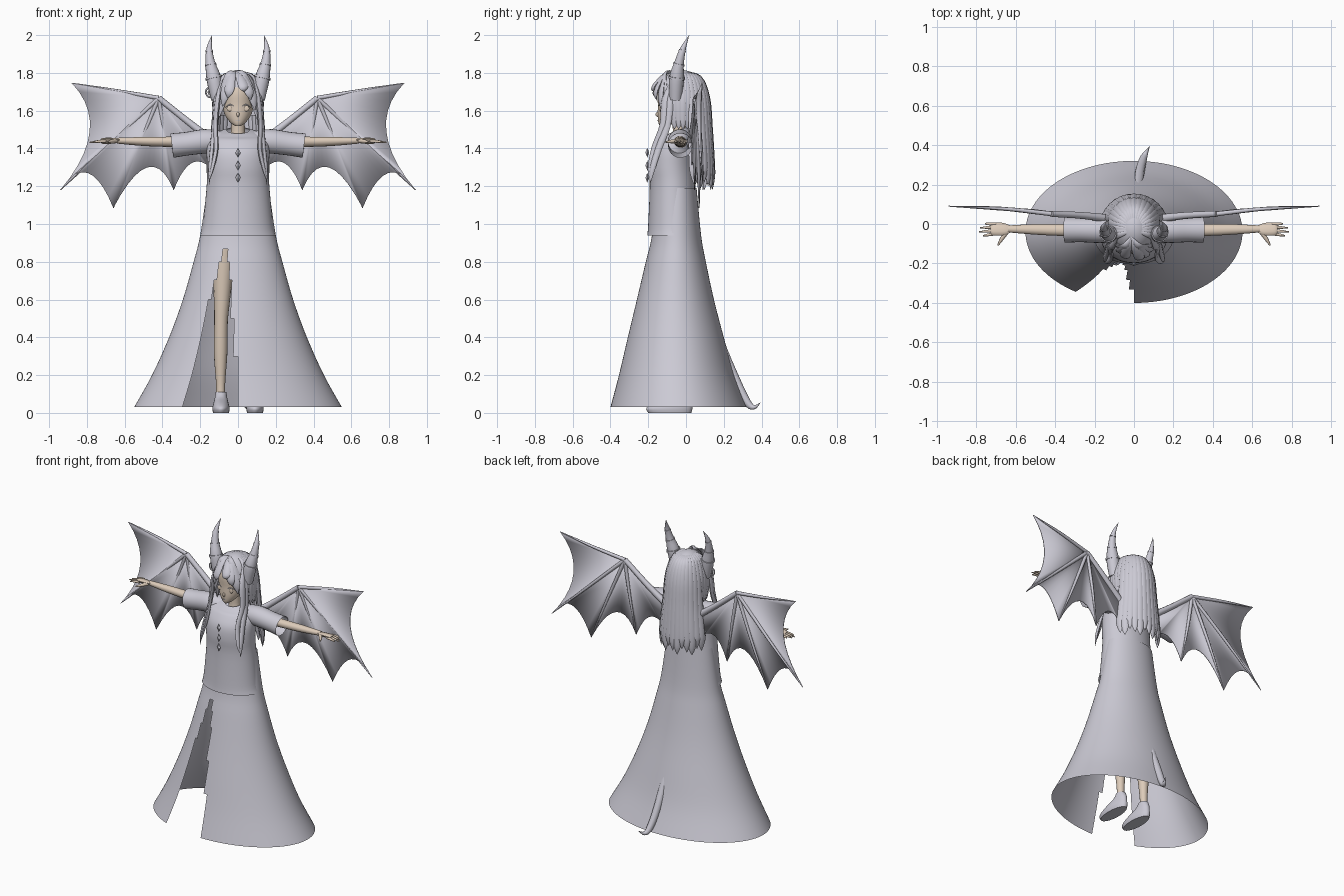
import bpy, bmesh, math
from mathutils import Vector

if "Cube" in bpy.data.objects:
    bpy.data.objects.remove(bpy.data.objects["Cube"])


def material(name, r, g, b):
    m = bpy.data.materials.new(name)
    m.use_nodes = True
    m.diffuse_color = (r, g, b, 1)
    m.node_tree.nodes["Principled BSDF"].inputs["Base Color"].default_value = (r, g, b, 1)
    return m


LILAC = material("pale lilac grey", 0.60, 0.59, 0.66)
SKIN = material("warm skin", 0.72, 0.60, 0.49)
SIDES = (("left", 1), ("right", -1))


def spline(pts, sub):
    """Catmull-Rom samples through tuples of any length."""
    out = []
    for i in range(len(pts) - 1):
        p = [pts[max(i - 1, 0)], pts[i], pts[i + 1], pts[min(i + 2, len(pts) - 1)]]
        for k in range(sub):
            t = k / sub
            out.append(tuple(b + 0.5 * t * (c - a + t * (2*a - 5*b + 4*c - d + t * (3*(b - c) + d - a)))
                             for a, b, c, d in zip(*p)))
    return out + [tuple(pts[-1])]


def finish(name, bm, mat, angle=50):
    bmesh.ops.recalc_face_normals(bm, faces=bm.faces)
    me = bpy.data.meshes.new(name)
    bm.to_mesh(me)
    bm.free()
    me.materials.append(mat)
    ob = bpy.data.objects.new(name, me)
    bpy.context.collection.objects.link(ob)
    bpy.ops.object.select_all(action='DESELECT')
    ob.select_set(True)
    bpy.context.view_layer.objects.active = ob
    bpy.ops.object.shade_smooth_by_angle(angle=math.radians(angle))
    return ob


def skin_rings(bm, rings, caps):
    loops = [[bm.verts.new(v) for v in ring] for ring in rings]
    n = len(loops[0])
    for a, b in zip(loops, loops[1:]):
        for i in range(n):
            bm.faces.new((a[i], a[(i + 1) % n], b[(i + 1) % n], b[i]))
    if caps:
        bm.faces.new(loops[0])
        bm.faces.new(loops[-1])


def stack(name, rows, mat, n=48, sub=4, cx=0, caps=True, cut=None, warp=None):
    """Horizontal oval rings given as (z, half width, front y, back y)."""
    bm = bmesh.new()
    rings = []
    for z, rx, yf, yb in spline(rows, sub):
        ring = []
        for i in range(n):
            a = math.tau * i / n
            v = Vector((cx + rx * math.cos(a), (yf + yb) / 2 + (yb - yf) / 2 * math.sin(a), z))
            ring.append(warp(v) if warp else v)
        rings.append(ring)
    skin_rings(bm, rings, caps)
    if cut:
        bmesh.ops.delete(bm, geom=[f for f in bm.faces if cut(f.calc_center_median())], context='FACES')
    return finish(name, bm, mat)


def tube(name, pts, mat, n=12, sub=4, squash=1, ref=(0, 0.3, 1), caps=True):
    """Round or flattened tube through (x, y, z, radius) points."""
    bm = bmesh.new()
    path = spline(pts, sub)
    ref = Vector(ref)
    rings = []
    for i, p in enumerate(path):
        t = (Vector(path[min(i + 1, len(path) - 1)][:3]) - Vector(path[max(i - 1, 0)][:3])).normalized()
        side = t.cross(ref).normalized()
        up = side.cross(t)
        r = max(p[3], 0.0005)
        rings.append([Vector(p[:3]) + side * r * math.cos(math.tau * k / n)
                      + up * r * squash * math.sin(math.tau * k / n) for k in range(n)])
    skin_rings(bm, rings, caps)
    return finish(name, bm, mat)


def ball(name, loc, scale, mat, cut=None, u=32, v=24):
    bm = bmesh.new()
    bmesh.ops.create_uvsphere(bm, u_segments=u, v_segments=v, radius=1)
    for p in bm.verts:
        p.co = Vector(a + b * c for a, b, c in zip(loc, p.co, scale))
    if cut:
        bmesh.ops.delete(bm, geom=[f for f in bm.faces if cut(f.calc_center_median())], context='FACES')
    return finish(name, bm, mat, 50 if u > 4 else 10)


# Long flared skirt with a stepped front slit
def slit(c):
    t = (c.z - 0.03) / 0.83
    return c.y < -0.08 and t < 1 and -0.30 + 0.22 * t < c.x < 0.005 - 0.06 * t


stack("skirt", [(0.03, 0.55, -0.40, 0.32), (0.2, 0.455, -0.355, 0.255), (0.4, 0.365, -0.308, 0.2),
                (0.6, 0.292, -0.26, 0.148), (0.8, 0.235, -0.213, 0.105), (0.94, 0.2, -0.18, 0.08),
                (1.19, 0.163, -0.15, 0.056)], LILAC, n=100, sub=4, caps=False, cut=slit)


# Bodice, with the neckline dipping at the front
def neckline(v):
    if v.z > 1.45:
        v.z += (v.y + 0.03) * 0.35 * (v.z - 1.45) / 0.05
    return v


stack("bodice", [(0.94, 0.2, -0.205, 0.074), (1.0, 0.186, -0.2, 0.066), (1.2, 0.166, -0.192, 0.05),
                 (1.3, 0.164, -0.198, 0.042), (1.38, 0.166, -0.188, 0.042), (1.44, 0.16, -0.15, 0.04),
                 (1.485, 0.115, -0.11, 0.025), (1.5, 0.06, -0.09, 0.01)], LILAC, caps=False, warp=neckline)
for i, z in enumerate((1.378, 1.31, 1.245)):
    ball(f"diamond_button_{i + 1}", (0, -0.205, z), (0.014, 0.01, 0.026), LILAC, u=4, v=2)

# Head, neck and face
stack("neck", [(1.42, 0.06, -0.09, 0.02), (1.47, 0.038, -0.07, 0.0), (1.58, 0.036, -0.075, 0.0)], SKIN, n=20)
stack("head", [(1.518, 0.012, -0.138, -0.11), (1.535, 0.038, -0.146, -0.06), (1.575, 0.068, -0.15, 0.0),
               (1.63, 0.084, -0.149, 0.05), (1.7, 0.088, -0.15, 0.07), (1.76, 0.07, -0.125, 0.05),
               (1.79, 0.03, -0.08, 0.0)], SKIN, n=40)
ball("nose", (0, -0.148, 1.58), (0.008, 0.013, 0.014), SKIN, u=12, v=8)
tube("mouth", [(-0.014, -0.149, 1.55, 0.001), (0, -0.151, 1.549, 0.002), (0.014, -0.149, 1.55, 0.001)], LILAC, n=6)
for side, s in SIDES:
    ball(f"{side}_eye", (s * 0.042, -0.136, 1.612), (0.018, 0.004, 0.016), SKIN, u=16, v=8)
    tube(f"{side}_eyelash", [(s * 0.02, -0.145, 1.622, 0.001), (s * 0.042, -0.139, 1.632, 0.003),
                             (s * 0.066, -0.122, 1.618, 0.001)], LILAC, n=6)

# Hair cap, long back strands, swept fringe and front locks
ball("hair_cap", (0, -0.022, 1.665), (0.116, 0.135, 0.15), LILAC,
     cut=lambda c: c.z < 1.58 or (c.y < -0.05 and c.z < 1.715))
for i in range(21):
    deg = -110 + 11 * i
    s, c = math.sin(math.radians(deg)), math.cos(math.radians(deg))
    long = abs(deg) < 72
    end = 1.18 + 0.02 * (i % 3) if long else 1.50
    pts = [(0.02 * s, -0.03 + 0.02 * c, 1.805, 0.006), (0.085 * s, -0.022 + 0.095 * c, 1.778, 0.018),
           (0.122 * s, -0.02 + 0.135 * c, 1.67, 0.025)]
    if long:
        pts += [(0.138 * s, -0.02 + 0.148 * c, 1.5, 0.029), (0.16 * s, -0.02 + 0.158 * c, 1.32, 0.031)]
    r = 0.163 if long else 0.12
    pts += [(r * s, -0.02 + r * c, end + 0.05, 0.022), (r * s, -0.02 + r * c, end, 0)]
    tube(f"back_hair_{i + 1}", pts, LILAC, n=8, squash=0.5, ref=(s, c, 0.8))
for i, (x, y, z) in enumerate([(-0.1, -0.105, 1.56), (-0.082, -0.135, 1.62), (-0.055, -0.16, 1.665),
                               (0.035, -0.168, 1.7), (0.068, -0.155, 1.655), (0.09, -0.13, 1.60),
                               (0.102, -0.105, 1.55)]):
    tube(f"fringe_{i + 1}", [(-0.015, -0.07, 1.805, 0.008), (0.4 * x - 0.01, -0.115, 1.79, 0.02),
                             (0.85 * x, y - 0.004, 0.5 * z + 0.875, 0.026), (x, y, z, 0)],
         LILAC, n=8, squash=0.4, ref=(x * 3, -1, 0.8))
for side, s in SIDES:
    for i, d in enumerate((0, 0.022)):
        tube(f"{side}_front_lock_{i + 1}",
             [(s * 0.085, -0.06, 1.765, 0.01), (s * (0.115 - d / 3), -0.085 - d, 1.66, 0.022),
              (s * (0.127 - d / 3), -0.1 - d, 1.52, 0.02), (s * (0.137 - d), -0.145 - d, 1.4, 0.018),
              (s * (0.148 - d / 2), -0.178 - d / 2, 1.29, 0.015), (s * 0.152, -0.19, 1.21 + d, 0)],
             LILAC, n=8, squash=0.6, ref=(s, -0.4, 0))

# Ringed horns and the curl beside one of them
for side, s in SIDES:
    horn = [(s * 0.108, -0.055, 1.66, 0.034), (s * 0.128, -0.05, 1.77, 0.039), (s * 0.146, -0.037, 1.85, 0.026),
            (s * 0.152, -0.015, 1.93, 0.015), (s * 0.138, 0.017, 2.0, 0.0)]
    tube(f"{side}_horn", horn, LILAC, n=16, ref=(0, 1, 0))
    path = spline(horn, 8)
    for k in (8, 15, 22):
        tube(f"{side}_horn_ring_{k}", [p[:3] + (p[3] * 1.13,) for p in path[k:k + 2]], LILAC, n=16, ref=(0, 1, 0))
tube("hair_curl", [(-0.143 + (0.006 + 0.0016 * k) * math.cos(k * 0.7), -0.06,
                    1.70 + (0.006 + 0.0016 * k) * math.sin(k * 0.7), 0.0045) for k in range(17)],
     LILAC, n=8, ref=(0, 1, 0))

# Sleeves, arms, hands, legs and shoes
for side, s in SIDES:
    tube(f"{side}_sleeve", [(s * 0.08, -0.035, 1.435, 0.055), (s * 0.17, -0.032, 1.438, 0.064),
                            (s * 0.27, -0.03, 1.425, 0.062), (s * 0.35, -0.03, 1.415, 0.065)],
         LILAC, n=24, caps=False)
    tube(f"{side}_arm", [(s * 0.2, -0.03, 1.435, 0.036), (s * 0.36, -0.03, 1.435, 0.032),
                         (s * 0.5, -0.027, 1.437, 0.028), (s * 0.64, -0.025, 1.441, 0.018)],
         SKIN, squash=0.85)
    tube(f"{side}_palm", [(s * 0.625, -0.025, 1.441, 0.018), (s * 0.66, -0.026, 1.441, 0.032),
                          (s * 0.71, -0.024, 1.44, 0.034), (s * 0.725, -0.024, 1.438, 0.026)], SKIN, squash=0.4)
    for i, tip in enumerate((0.765, 0.785, 0.78, 0.755)):
        y = -0.05 + 0.017 * i
        tube(f"{side}_finger_{i + 1}", [(s * 0.7, y, 1.439, 0.008), (s * 0.74, 1.1 * y, 1.437, 0.0075),
                                        (s * tip, 1.2 * y, 1.432, 0.003)], SKIN, n=8)
    tube(f"{side}_thumb", [(s * 0.645, -0.04, 1.44, 0.012), (s * 0.67, -0.075, 1.437, 0.01),
                           (s * 0.69, -0.108, 1.434, 0.004)], SKIN, n=8)
    tube(f"{side}_leg", [(s * 0.075, -0.04, 1.0, 0.07), (s * 0.078, -0.045, 0.8, 0.058),
                         (s * 0.085, -0.045, 0.6, 0.043), (s * 0.09, -0.04, 0.48, 0.036),
                         (s * 0.092, -0.025, 0.32, 0.036), (s * 0.092, -0.018, 0.15, 0.024),
                         (s * 0.092, -0.018, 0.05, 0.025)], SKIN, n=16, ref=(0, 1, 0))
    stack(f"{side}_shoe", [(0, 0.042, -0.2, 0.028), (0.025, 0.046, -0.21, 0.034), (0.05, 0.04, -0.17, 0.032),
                           (0.08, 0.033, -0.085, 0.028), (0.11, 0.029, -0.05, 0.016)],
          LILAC, n=24, cx=s * 0.09)


# Bat wings: scalloped membrane fanned from the wrist, with finger bones
def on_wing(s, x, z):
    return Vector((s * x, 0.02 + 0.075 * x, z))


WRIST = (0.42, 1.667)
TIPS = [(0.88, 1.746), (0.94, 1.18), (0.66, 1.085), (0.34, 1.18), (0.15, 1.30)]
DIPS = [(0.785, 1.49), (0.795, 1.27), (0.48, 1.30), (0.25, 1.32)]
for side, s in SIDES:
    edge = []
    for a, p, b in zip(TIPS, DIPS, TIPS[1:]):
        for k in range(10):
            t = k / 10
            edge.append([(1 - t) ** 2 * u + 2 * t * (1 - t) * (2 * v - (u + w) / 2) + t * t * w
                         for u, v, w in zip(a, p, b)])
    edge += [TIPS[-1], (0.1, 1.42)]
    bm = bmesh.new()
    hub = bm.verts.new(on_wing(s, *WRIST))
    rim = [bm.verts.new(on_wing(s, *e)) for e in edge]
    for a, b in zip(rim, rim[1:]):
        bm.faces.new((hub, a, b))
    ob = finish(f"{side}_wing_membrane", bm, LILAC)
    mod = ob.modifiers.new("thickness", 'SOLIDIFY')
    mod.thickness, mod.offset = 0.005, 0
    w = on_wing(s, *WRIST)
    for i, tip in enumerate(TIPS[:4]):
        t = on_wing(s, *tip)
        mid = w.lerp(t, 0.5) + Vector((0, 0.008, 0))
        tube(f"{side}_wing_bone_{i + 1}", [(*w, 0.012), (*mid, 0.009), (*t, 0.002)], LILAC, n=8, ref=(0, 1, 0))
    tube(f"{side}_wing_arm", [(s * 0.08, 0.02, 1.40, 0.024), (s * 0.25, 0.042, 1.53, 0.018), (*w, 0.016)],
         LILAC, n=10, ref=(0, 1, 0))

# Tail running down inside the skirt, its tip poking out behind
tube("tail", [(0, 0.03, 0.95, 0.03), (0.01, 0.09, 0.7, 0.028), (0.02, 0.17, 0.4, 0.025),
              (0.03, 0.265, 0.17, 0.024), (0.045, 0.325, 0.055, 0.02), (0.06, 0.36, 0.03, 0.012),
              (0.08, 0.395, 0.055, 0)], LILAC, n=12, ref=(1, 0, 0))
